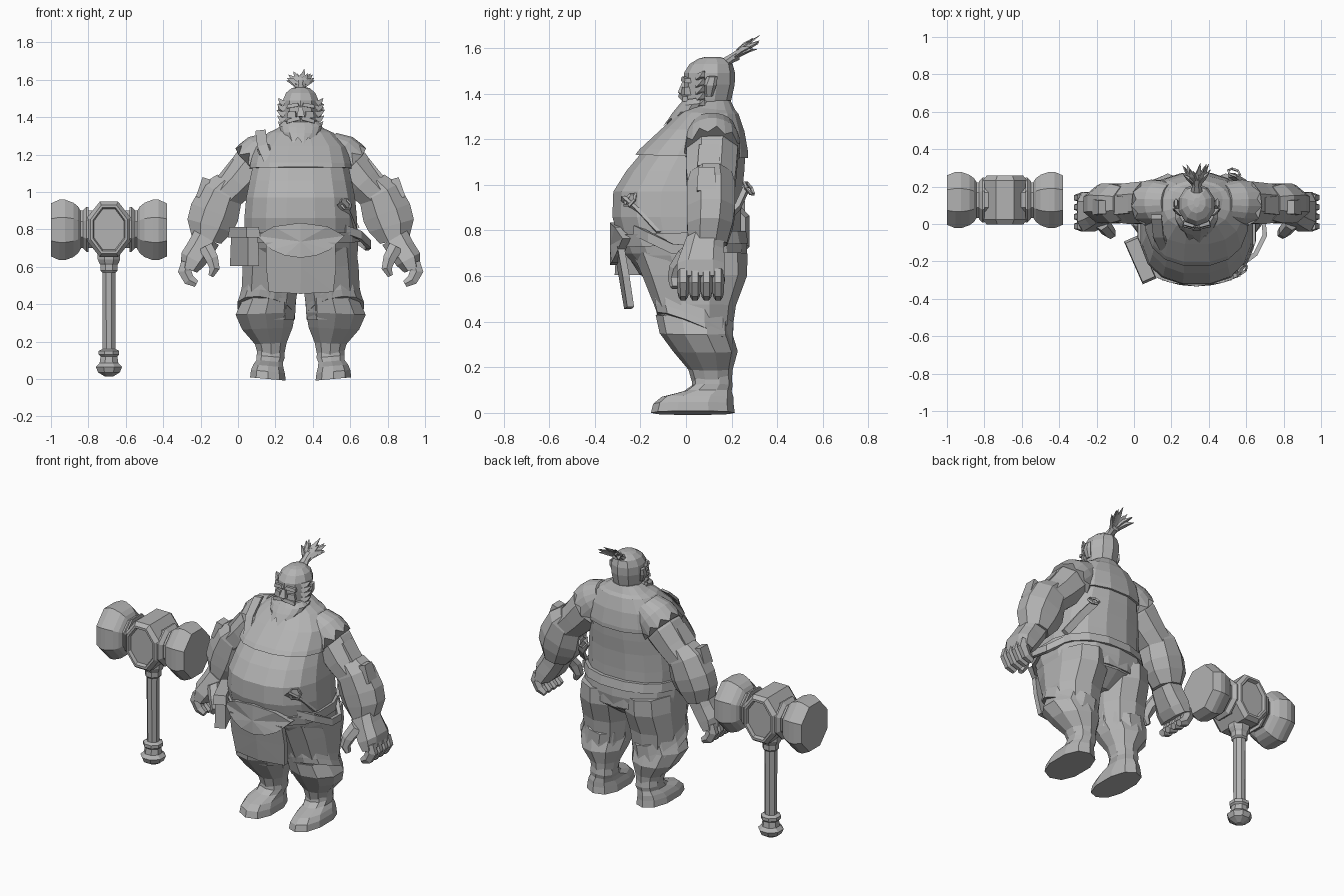
import bpy, bmesh, math, random
from mathutils import Vector, Matrix

random.seed(4)
C = 0.335  # body centre line
grey = bpy.data.materials.new("clay grey")
grey.diffuse_color = (0.45, 0.45, 0.45, 1)


def make(name, verts, faces):
    bm = bmesh.new()
    vs = [bm.verts.new(v) for v in verts]
    for f in faces:
        bm.faces.new([vs[i] for i in f])
    bmesh.ops.recalc_face_normals(bm, faces=bm.faces)
    me = bpy.data.meshes.new(name)
    bm.to_mesh(me)
    bm.free()
    me.materials.append(grey)
    ob = bpy.data.objects.new(name, me)
    bpy.context.collection.objects.link(ob)
    return ob


def build(name, verts, faces, pair=False):
    """Make one object, or a right and a mirrored left one."""
    if not pair:
        return make(name, verts, faces)
    make("right_" + name, verts, faces)
    make("left_" + name, [(2 * C - v[0], v[1], v[2]) for v in verts], faces)


def tube(name, st, n=8, pair=False, bent=False, p=1.0, shear=0.0, jag=0.0):
    """Loft of n-sided rings; each station is x, y, z, width radius, depth radius."""
    pts = [Vector(s[:3]) for s in st]
    whole = (pts[-1] - pts[0]).normalized()
    v = Vector((0, 0, 1)) if abs(whole.y) > 0.8 else Vector((0, 1, 0))
    k = 1 / math.cos(math.pi / n)
    verts, faces, m = [], [], len(st)
    for j, s in enumerate(st):
        t = (pts[min(j + 1, m - 1)] - pts[max(j - 1, 0)]).normalized() if bent else whole
        u = v.cross(t).normalized()
        for i in range(n):
            a = (i + 0.5) / n * math.tau
            c, d = math.cos(a), math.sin(a)
            c = math.copysign(abs(c) ** p, c) * k
            d = math.copysign(abs(d) ** p, d) * k
            q = pts[j] + u * c * s[3] + v * d * s[4]
            q.z += shear * (q.y - pts[j].y)
            if jag and j == m - 1:
                q += t * (jag * random.uniform(0.7, 1.2) if i % 2 else 0)
            verts.append(q)
    for j in range(m - 1):
        for i in range(n):
            i2 = (i + 1) % n
            faces.append((j * n + i, j * n + i2, (j + 1) * n + i2, (j + 1) * n + i))
    faces += [tuple(range(n)), tuple(range((m - 1) * n, m * n))]
    return build(name, verts, faces, pair)


def span(x, z, rx, f, b):
    """Station of an upright part from its front and back limits."""
    return (x, (f + b) / 2, z, rx, (b - f) / 2)


def plate(name, outline, depth, thick, pair=False):
    """Plate with an x-z outline, fanned from its middle; depth(x, z) gives y."""
    n = len(outline)
    mid = (sum(q[0] for q in outline) / n, sum(q[1] for q in outline) / n)
    ring = list(outline) + [mid]
    verts = [(x, depth(x, z), z) for x, z in ring] + [(x, depth(x, z) + thick, z) for x, z in ring]
    faces, o = [], n + 1
    for i in range(n):
        j = (i + 1) % n
        faces += [(i, j, n), (o + i, o + j, o + n), (i, j, o + j, o + i)]
    return build(name, verts, faces, pair)


def block(name, centre, size, turn=(0, 0, 0), taper=1.0, pair=False):
    rot = Matrix.Rotation(turn[2], 3, 'Z') @ Matrix.Rotation(turn[1], 3, 'Y') @ Matrix.Rotation(turn[0], 3, 'X')
    verts = []
    for z in (-.5, .5):
        s = taper if z > 0 else 1
        for x, y in ((-.5, -.5), (.5, -.5), (.5, .5), (-.5, .5)):
            verts.append(Vector(centre) + rot @ Vector((x * size[0] * s, y * size[1] * s, z * size[2])))
    faces = [(0, 1, 2, 3), (4, 5, 6, 7)] + [(i, (i + 1) % 4, (i + 1) % 4 + 4, i + 4) for i in range(4)]
    return build(name, verts, faces, pair)


# Torso with big belly
tube("torso", [span(C, *s) for s in (
    (.62, .27, -.20, .255), (.70, .295, -.27, .255), (.78, .30, -.30, .24), (.86, .30, -.322, .24),
    (.97, .29, -.318, .245), (1.06, .272, -.262, .255), (1.14, .255, -.195, .26),
    (1.24, .235, -.095, .248), (1.31, .17, -.02, .225), (1.37, .08, .03, .195))], 16, p=.85)
# Short tunic over the chest
tube("tunic", [span(C, *s) for s in (
    (1.125, .272, -.222, .272), (1.15, .268, -.202, .272), (1.24, .245, -.107, .256),
    (1.315, .175, -.025, .23), (1.345, .11, .01, .205))], 16, p=.85, shear=-.03)
# Belt and hips
tube("belt", [span(C, .735, .316, -.30, .272), span(C, .79, .314, -.315, .262)], 16, p=.85, shear=.03)
tube("hips", [span(C, *s) for s in (
    (.77, .305, -.28, .258), (.69, .305, -.25, .262), (.61, .295, -.20, .245), (.53, .13, -.09, .14))], 14, p=.85)
# Legs, baggy breeches and boots
tube("thigh", [span(.18, .70, .14, -.22, .258), span(.178, .60, .152, -.18, .256),
               span(.168, .47, .148, -.13, .21), span(.165, .32, .13, -.08, .19)], 10, True, p=.9)
tube("breeches", [span(.165, .43, .14, -.125, .195), span(.147, .35, .16, -.108, .195),
                  span(.157, .27, .135, -.05, .22), span(.175, .19, .085, .015, .20),
                  span(.178, .12, .068, .035, .195)], 10, True)
tube("breeches_flap", [span(.168, .465, .145, -.14, .208), span(.157, .40, .15, -.135, .206),
                       span(.15, .365, .156, -.126, .205)], 12, True, shear=-.42)
tube("boot", [span(.16, 0, .095, -.145, .205), span(.16, .04, .09, -.135, .20), span(.162, .07, .08, -.10, .20),
              span(.17, .095, .07, -.005, .195), span(.175, .12, .075, .03, .20),
              span(.175, .165, .07, .035, .195)], 10, True, p=.85)
# Arms
tube("upper_arm", [(.17, .12, 1.22, .09, .10), (.07, .115, 1.13, .112, .112), (.0, .11, 1.05, .10, .11),
                   (-.08, .11, .97, .09, .10)], 8, True, True)
tube("forearm", [(-.045, .11, 1.04, .085, .09), (-.085, .11, .99, .115, .105), (-.125, .11, .89, .133, .106),
                 (-.15, .105, .82, .125, .10), (-.168, .095, .74, .08, .085)], 8, True, True)
tube("shoulder_fur", [(.20, .115, 1.25, .085, .10), (.14, .115, 1.20, .125, .118), (.105, .115, 1.165, .132, .122)],
     20, True, True, jag=.045)
block("elbow_guard", (-.185, .09, 1.02), (.05, .085, .11), (0, .3, 0), .85, True)
block("upper_arm_pad", (-.055, .10, 1.12), (.04, .10, .12), (0, .65, 0), .85, True)
# Hands
tube("palm", [(-.168, .085, .755, .075, .08), (-.20, .075, .70, .072, .09), (-.24, .065, .64, .07, .103),
              (-.262, .065, .585, .045, .103)], 8, True, True, p=.75)
for i in range(4):
    y = -.012 + .051 * i
    tube("finger_%d" % (i + 1), [(-.268, y, .62, .036, .0235), (-.285, y, .575, .036, .0235),
                                 (-.262, y, .53, .03, .022), (-.222, y, .508, .018, .018)], 6, True, True)
tube("thumb", [(-.175, .01, .71, .038, .038), (-.14, -.035, .645, .034, .033),
               (-.125, -.05, .59, .027, .026), (-.145, -.05, .55, .014, .016)], 6, True, True)

# Loincloth and belly plate
plate("loincloth", [(.15, .73), (.335, .73), (.52, .73), (.525, .60), (.51, .465), (.335, .455), (.165, .465), (.15, .60)],
      lambda x, z: -.272 - .17 * (z - .46) + .5 * (x - C) ** 2, .03)
plate("belly_plate", [(.10, .765), (.19, .815), (.335, .835), (.48, .815), (.57, .765), (.49, .69), (.42, .66),
                      (.335, .648), (.25, .66), (.18, .69)],
      lambda x, z: -.334 + 1.0 * (x - C) ** 2, .035)
# Pouch with flap
yaw = math.atan2(-.25, .11)
block("pouch", (.035, -.19, .705), (.24, .065, .20), (0, 0, yaw), .9)
block("pouch_flap", (.033, -.192, .785), (.25, .08, .055), (0, 0, yaw), .9)
# Straps
tube("loose_strap", [(.57, -.22, .80, .012, .022), (.65, -.16, .77, .012, .022), (.70, -.06, .72, .012, .022),
                     (.69, .04, .71, .012, .022), (.62, .11, .76, .012, .022)], 4, bent=True)
tube("back_strap", [(.52, .262, .98, .022, .012), (.58, .225, .90, .022, .012), (.63, .13, .80, .022, .012)], 4, bent=True)
tube("belly_strap", [(.54, -.275, .94, .016, .01), (.585, -.215, .89, .016, .01), (.625, -.12, .79, .016, .01)], 4, bent=True)
tube("chest_strap", [(.12, .04, 1.33, .028, .012), (.13, -.06, 1.25, .028, .012), (.16, -.13, 1.17, .024, .012)], 4, bent=True)
# Metal rings
for name, loc, rot in (("chest_ring", (.14, -.08, 1.225), (.9, 0, -.3)),
                       ("belly_ring", (.575, -.245, .935), (1.0, 0, .6)),
                       ("back_ring", (.535, .275, .985), (1.0, 0, 2.8))):
    bpy.ops.mesh.primitive_torus_add(major_segments=6, minor_segments=4, major_radius=.034,
                                     minor_radius=.008, location=loc, rotation=rot)
    bpy.context.object.name = name
    bpy.context.object.data.materials.append(grey)

# Head
tube("head", [span(C, *s) for s in (
    (1.32, .075, .01, .18), (1.38, .088, -.008, .195), (1.44, .096, -.005, .208), (1.49, .095, -.004, .21),
    (1.53, .078, .02, .20), (1.555, .048, .06, .17), (1.562, .015, .09, .14))], 10)
block("nose", (C, -.012, 1.425), (.042, .04, .05), (-.2, 0, 0), .5)
block("brow", (.295, .0, 1.462), (.07, .03, .02), (0, -.15, -.25), .8, True)
block("cheek", (.29, .0, 1.412), (.05, .03, .035), (0, 0, -.3), .8, True)
block("moustache", (.298, -.012, 1.386), (.08, .026, .02), (0, -.25, -.25), .8, True)
block("lower_lip", (C, -.012, 1.352), (.07, .025, .016), (0, 0, 0), .8)
tube("ear", [(.245, .10, 1.39, .012, .015), (.226, .105, 1.44, .014, .026), (.224, .115, 1.475, .008, .02)], 6, True)
# Beard and ragged sideburns
tube("beard", [span(C, 1.38, .09, -.012, .11), span(C, 1.355, .115, -.035, .12),
               span(C, 1.325, .105, -.06, .11), span(C, 1.30, .075, -.075, .06)], 16, shear=.12, jag=.04)
for i in range(5):
    z = 1.35 + .031 * i
    tube("sideburn_%d" % (i + 1), [(.25, .06, z, .016, .018), (.23, .07, z + .008, .012, .013),
                                   (.207 + .004 * abs(i - 2), .08, z + .026, .002, .002)], 4, True, True)
# Topknot
tube("topknot_band", [(C, .165, 1.525, .034, .032), (C, .20, 1.555, .024, .022), (C, .235, 1.575, .03, .026)], 8, bent=True)
for i in range(13):
    a = i / 12 * math.pi
    tip = Vector((C - .075 * math.cos(a), .275 + .055 * random.uniform(-.7, 1), 1.595 + .065 * math.sin(a) * random.uniform(.5, 1.05)))
    root = Vector((C - .012 * math.cos(a), .215, 1.565))
    mid = root.lerp(tip, .55) + Vector((0, 0, .008))
    tube("hair_spike_%d" % (i + 1), [(*root, .013, .011), (*mid, .013, .009), (*tip, .001, .001)], 4, bent=True)

# Hammer
H, Y, Z = -.69, .128, .80
tube("hammer_block", [(H, Y + dy, Z, w, h) for dy, w, h in (
    (-.11, .08, .108), (-.13, .086, .116), (-.13, .098, .13), (-.105, .118, .148),
    (.105, .118, .148), (.13, .098, .13), (.13, .086, .116), (.11, .08, .108))], 8)
tube("hammer_core", [(H - .18, Y, Z, .10, .095), (H + .18, Y, Z, .10, .095)], 8)
for side, s in (("right", -1), ("left", 1)):
    tube(side + "_hammer_collar", [(H + s * d, Y, Z, r, r) for d, r in ((.11, .12), (.12, .12), (.14, .10))], 8)
    tube(side + "_hammer_head", [(H + s * d, Y, Z - .003, r, r * .93) for d, r in (
        (.15, .10), (.165, .125), (.19, .145), (.235, .162), (.265, .162), (.31, .142))], 8)
tube("hammer_handle", [(H, Y, .12, .034, .034), (H, Y, .62, .036, .036)], 8)
tube("handle_collar", [(H, Y, z, r, r) for z, r in (
    (.57, .038), (.58, .046), (.61, .046), (.62, .052), (.64, .06), (.67, .06))], 8)
tube("pommel", [(H, Y, z, r, r) for z, r in (
    (.012, .02), (.035, .058), (.065, .07), (.085, .05), (.12, .045), (.13, .055), (.15, .055), (.16, .034))], 8)
